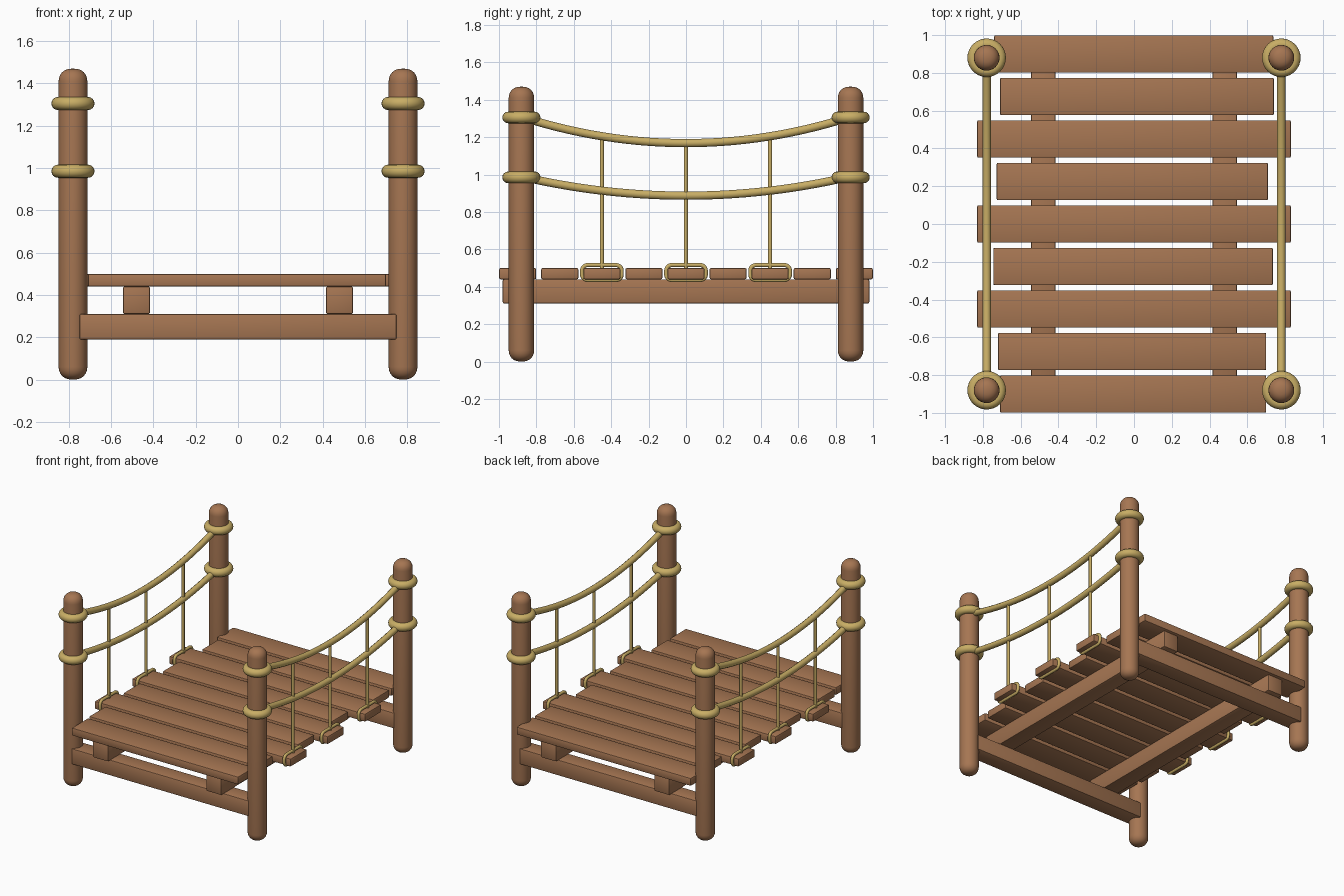
import bpy
import bmesh
from math import sin, cos, pi
from mathutils import Matrix, Vector

if "Cube" in bpy.data.objects:
    bpy.data.objects.remove(bpy.data.objects["Cube"], do_unlink=True)


def make_material(name, colour):
    mat = bpy.data.materials.new(name)
    mat.use_nodes = True
    mat.diffuse_color = colour
    mat.node_tree.nodes["Principled BSDF"].inputs["Base Color"].default_value = colour
    return mat


wood = make_material("brown wood", (0.38, 0.18, 0.085, 1))
rope = make_material("straw rope", (0.58, 0.42, 0.13, 1))

POST_X, POST_Y = 0.78, 0.88
DECK_Z = 0.47
PITCH = 0.225


def finish(name, bm, mat):
    bmesh.ops.recalc_face_normals(bm, faces=bm.faces)
    mesh = bpy.data.meshes.new(name)
    bm.to_mesh(mesh)
    bm.free()
    mesh.materials.append(mat)
    obj = bpy.data.objects.new(name, mesh)
    bpy.context.collection.objects.link(obj)
    bpy.ops.object.select_all(action="DESELECT")
    obj.select_set(True)
    bpy.context.view_layer.objects.active = obj
    bpy.ops.object.shade_smooth_by_angle(angle=0.7)
    return obj


def beam(name, low, high, bevel=0.008):
    """Box between two corners with softened edges."""
    low, high = Vector(low), Vector(high)
    bm = bmesh.new()
    bmesh.ops.create_cube(bm, size=1, matrix=Matrix.Translation((low + high) / 2)
                          @ Matrix.Diagonal((high - low).to_4d()))
    bmesh.ops.bevel(bm, geom=bm.edges[:], offset=bevel, segments=2,
                    profile=0.5, affect="EDGES")
    return finish(name, bm, wood)


def lathe(name, profile, centre, mat, steps=32, closed=False):
    """Spin a radius/height profile around a vertical axis."""
    bm = bmesh.new()
    verts = [bm.verts.new((r, 0, z)) for r, z in profile]
    pairs = list(zip(verts, verts[1:] + verts[:1] if closed else verts[1:]))
    edges = [bm.edges.new(p) for p in pairs]
    bmesh.ops.spin(bm, geom=verts + edges, axis=(0, 0, 1), cent=(0, 0, 0),
                   angle=2 * pi, steps=steps, use_merge=True)
    bmesh.ops.remove_doubles(bm, verts=bm.verts[:], dist=0.0001)
    bmesh.ops.translate(bm, verts=bm.verts[:], vec=centre)
    return finish(name, bm, mat)


def rope_path(name, points, radius, cyclic=False):
    """Round rope swept along a list of points."""
    curve = bpy.data.curves.new(name, "CURVE")
    curve.dimensions = "3D"
    curve.bevel_depth = radius
    curve.bevel_resolution = 3
    curve.use_fill_caps = True
    spline = curve.splines.new("POLY")
    spline.points.add(len(points) - 1)
    for point, co in zip(spline.points, points):
        point.co = (*co, 1)
    spline.use_cyclic_u = cyclic
    spline.use_smooth = True
    curve.materials.append(rope)
    obj = bpy.data.objects.new(name, curve)
    bpy.context.collection.objects.link(obj)
    return obj


# Posts: straight shaft with rounded ends
R, CAP, TOP = 0.068, 0.06, 1.47
arc = [k * pi / 12 for k in range(7)]
post_profile = [(R * sin(a) ** 0.8, CAP - CAP * cos(a)) for a in arc]
post_profile += [(r, TOP - z) for r, z in reversed(post_profile)]

# Rope wraps: flattened round collar section
wrap_profile = [(0.071 + 0.031 * cos(k * pi / 8), 0.031 * sin(k * pi / 8))
                for k in range(16)]

for end, sy in (("front", -1), ("back", 1)):
    for side, sx in (("left", 1), ("right", -1)):
        label = f"{end}_{side}"
        x, y = sx * POST_X, sy * POST_Y
        lathe(f"{label}_post", post_profile, (x, y, 0), wood)
        for level, z in (("upper", 1.305), ("lower", 0.985)):
            lathe(f"{label}_{level}_wrap", wrap_profile, (x, y, z), rope, closed=True)
    # Cross beam joining the two posts
    beam(f"{end}_cross_beam", (-0.75, sy * POST_Y - 0.065, 0.19),
         (0.75, sy * POST_Y + 0.065, 0.31))

# Deck planks, front to back: right and left ends
plank_ends = [(-0.71, 0.70), (-0.72, 0.70), (-0.83, 0.83), (-0.745, 0.735),
              (-0.83, 0.83), (-0.727, 0.71), (-0.83, 0.83), (-0.71, 0.74),
              (-0.74, 0.738)]
for i, (x0, x1) in enumerate(plank_ends):
    y = (i - 4) * PITCH
    beam(f"deck_plank_{i + 1}", (x0, y - 0.099, DECK_Z - 0.03),
         (x1, y + 0.099, DECK_Z + 0.03))


def sag(y, low, rise):
    return low + rise * (y / POST_Y) ** 2


def lashing(x, y, half_y=0.106, half_z=0.04, corner=0.03):
    """Rounded rectangular loop around a plank."""
    points = []
    for q, (sy, sz) in enumerate(((1, 1), (-1, 1), (-1, -1), (1, -1))):
        for k in range(6):
            a = q * pi / 2 + k * pi / 10
            points.append((x, y + sy * (half_y - corner) + corner * cos(a),
                           DECK_Z + 0.006 + sz * (half_z - corner) + corner * sin(a)))
    return points


# Sides: stringer, two sagging hand ropes, hanger ropes and plank lashings
for side, sx in (("left", 1), ("right", -1)):
    beam(f"{side}_stringer", (sx * 0.48 - 0.064, -0.98, 0.31),
         (sx * 0.48 + 0.064, 0.98, 0.44))
    x = sx * POST_X
    ys = [POST_Y * (k / 14 - 1) for k in range(29)]
    for level, low, rise in (("upper", 1.168, 0.14), ("lower", 0.887, 0.102)):
        rope_path(f"{side}_{level}_hand_rope",
                  [(x, y, sag(y, low, rise)) for y in ys], 0.023)
    for place, y in (("front", -2 * PITCH), ("middle", 0), ("back", 2 * PITCH)):
        rope_path(f"{side}_{place}_hanger",
                  [(x, y, DECK_Z + 0.03), (x, y, sag(y, 1.168, 0.14))], 0.0115)
        rope_path(f"{side}_{place}_lashing", lashing(x, y), 0.0115, cyclic=True)
